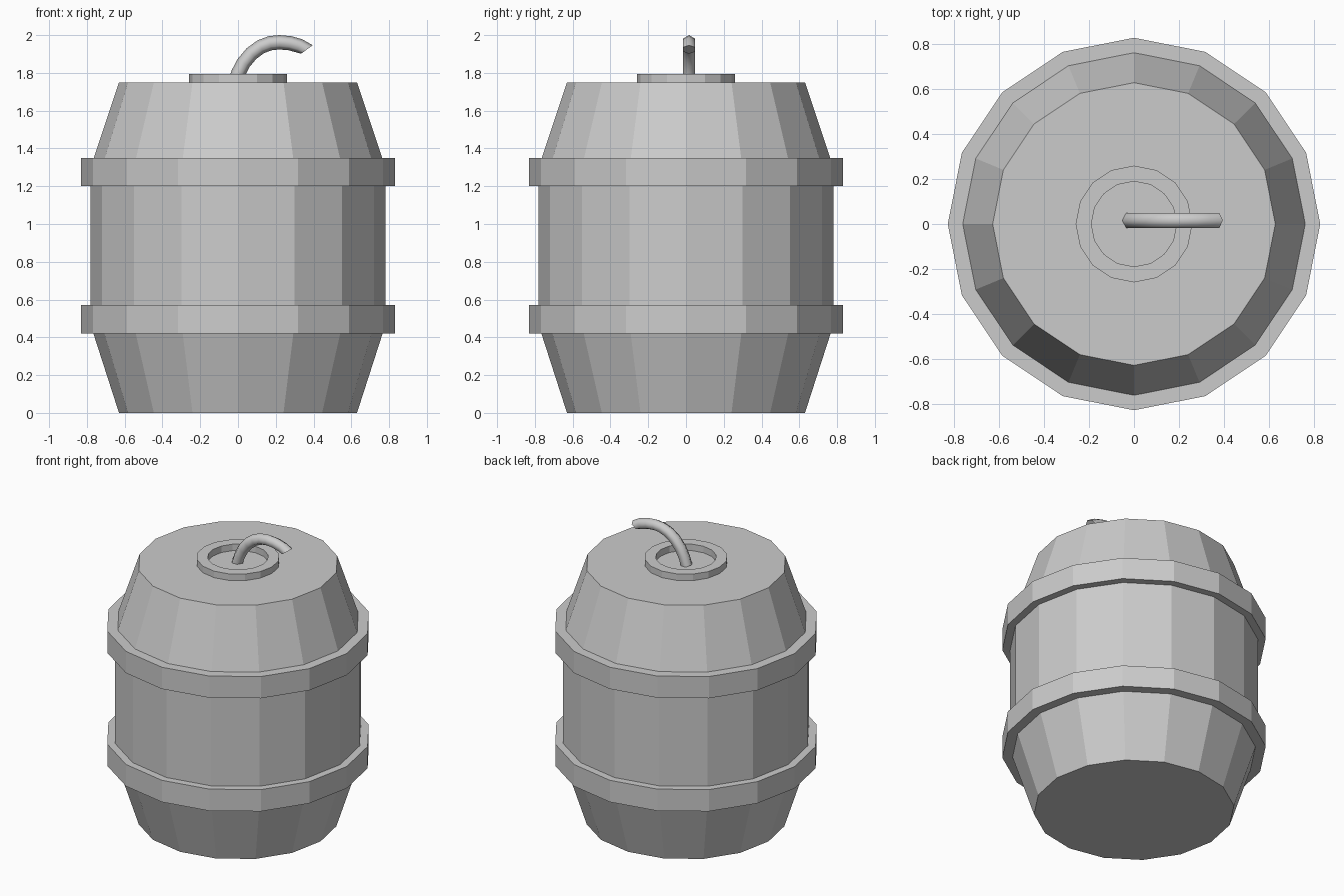
import bpy, bmesh
from math import sin, cos, pi, radians

if "Cube" in bpy.data.objects:
    bpy.data.objects.remove(bpy.data.objects["Cube"])

SIDES = 16


def finish(name, bm):
    bmesh.ops.recalc_face_normals(bm, faces=bm.faces)
    mesh = bpy.data.meshes.new(name)
    bm.to_mesh(mesh)
    bm.free()
    ob = bpy.data.objects.new(name, mesh)
    bpy.context.collection.objects.link(ob)
    return ob


def loft(bm, rings, closed=False, smooth=False):
    """Bridge successive rings; cap the ends unless the loop of rings is closed."""
    loops = [[bm.verts.new(p) for p in ring] for ring in rings]
    pairs = list(zip(loops, loops[1:]))
    if closed:
        pairs.append((loops[-1], loops[0]))
    for a, b in pairs:
        n = len(a)
        for i in range(n):
            j = (i + 1) % n
            bm.faces.new((a[i], a[j], b[j], b[i])).smooth = smooth
    if not closed:
        bm.faces.new(loops[0])
        bm.faces.new(loops[-1])


def lathe(name, profile, closed=False):
    bm = bmesh.new()
    rings = [[(r * cos(2 * pi * i / SIDES), r * sin(2 * pi * i / SIDES), z)
              for i in range(SIDES)] for r, z in profile]
    loft(bm, rings, closed)
    return finish(name, bm)


def hoop(name, inner, outer, z0, z1):
    return lathe(name, [(inner, z0), (outer, z0), (outer, z1), (inner, z1)], closed=True)


# Barrel body with tapered ends
lathe("barrel_body", [(0.63, 0), (0.78, 0.465), (0.78, 1.30), (0.63, 1.75)])

# Two raised bands and the collar on the lid
hoop("lower_band", 0.75, 0.83, 0.42, 0.57)
hoop("upper_band", 0.75, 0.83, 1.20, 1.35)
hoop("fuse_collar", 0.19, 0.26, 1.745, 1.795)

# Curved fuse: centre x, z and tilt of each six-sided section
path = [(-0.017, 1.745, 160), (0.002, 1.80, 156), (0.03, 1.853, 146),
        (0.072, 1.903, 132), (0.12, 1.938, 116), (0.17, 1.957, 101),
        (0.22, 1.962, 90), (0.275, 1.957, 79), (0.325, 1.943, 66),
        (0.365, 1.924, 36)]
R, Y = 0.038, 0.016
rings = []
for x, z, tilt in path:
    t = radians(tilt)
    rings.append([(x + R * cos(k * pi / 3) * cos(t),
                   Y + R * sin(k * pi / 3),
                   z + R * cos(k * pi / 3) * sin(t)) for k in range(6)])
bm = bmesh.new()
loft(bm, rings, smooth=True)
finish("fuse", bm)
